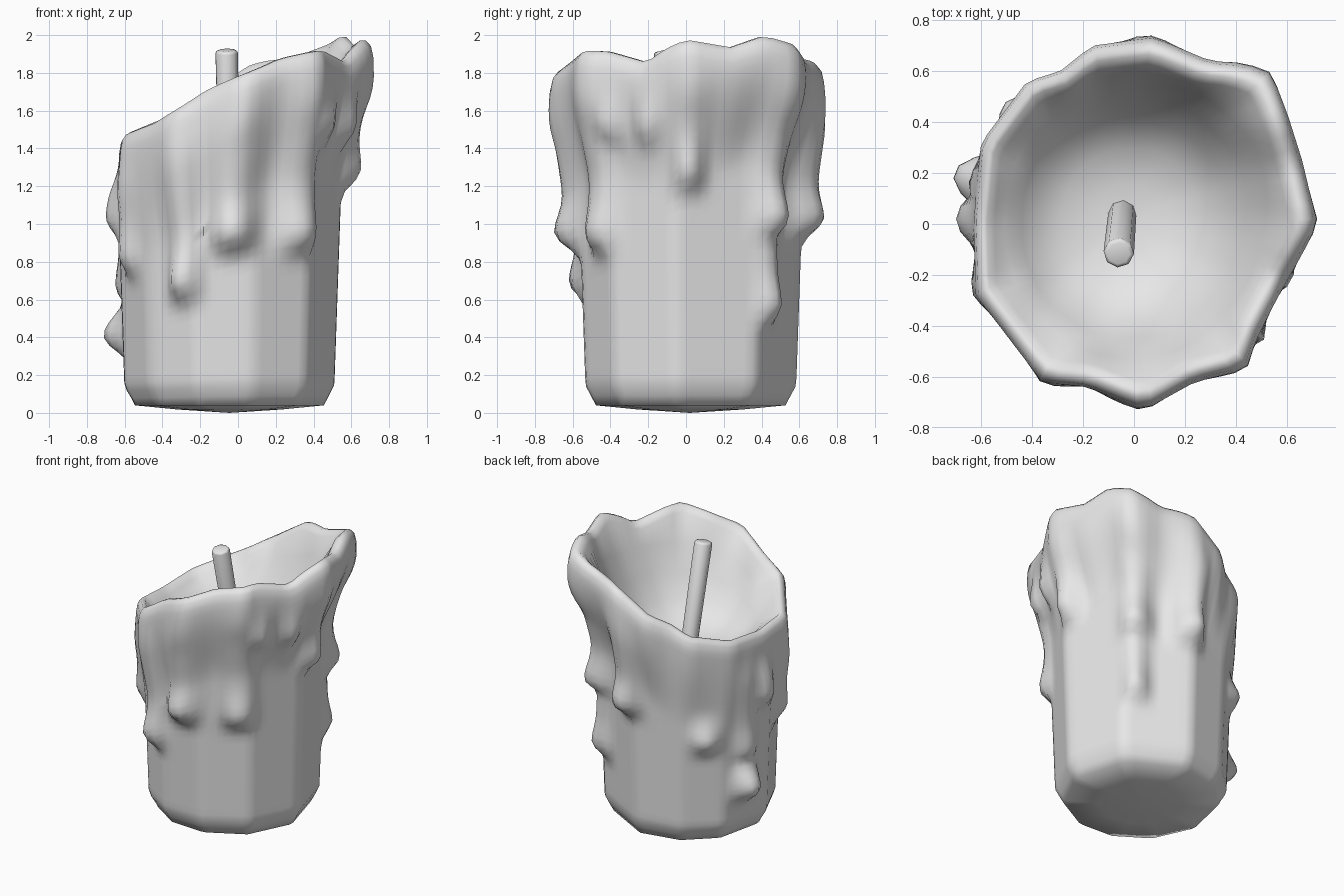
import bpy, bmesh, math
from mathutils import Vector

cube = bpy.data.objects.get("Cube")
if cube:
    bpy.data.objects.remove(cube, do_unlink=True)

SEGMENTS, ROWS = 80, 34
AXIS = Vector((-0.045, 0.02))
FLOOR = 1.2

# Wavy rim of the candle: x, y, height
RIM = [(.72, 0, 1.98), (.66, .25, 1.94), (.6, .44, 2.0), (.54, .59, 1.96),
       (.43, .63, 1.92), (.3, .64, 1.88), (.18, .69, 1.87), (.08, .73, 1.85),
       (-.165, .7, 1.7), (-.29, .6, 1.63), (-.42, .56, 1.56), (-.6, .32, 1.49),
       (-.63, 0, 1.46), (-.62, -.28, 1.48), (-.46, -.49, 1.54), (-.36, -.62, 1.6),
       (-.18, -.64, 1.71), (.04, -.73, 1.8), (.24, -.62, 1.88), (.44, -.57, 1.92),
       (.48, -.45, 1.92), (.6, -.22, 1.86), (.66, -.12, 1.93)]

# Corner directions of the faceted wall, in degrees
CORNERS = [-45, -7, 38, 85, 118, 148, 187, 222, 252, 282]

# Wax drips: angle in degrees, bottom, top, half width, thickness
DRIPS = [(-114, .52, 1.7, .2, .105), (-89, .78, 1.9, .25, .125),
         (-53, .78, 2, .25, .09), (-40, 1.36, 2, .14, .09), (-20, 1.35, 2, .14, .08),
         (0, 1.11, 2, .18, .1), (47, .4, 1.1, .19, .09), (47, .86, 2, .23, .12),
         (81, .86, 2, .25, .12), (135, .62, 1.02, .22, .07), (165, .23, .68, .24, .125),
         (166, .5, 1.6, .22, .06), (179, .86, 1.42, .22, .065), (206, .66, 1.6, .21, .07)]


def smooth(t):
    t = max(0, min(1, t))
    return t * t * (3 - 2 * t)


def make_outline(polar):
    """Closed outline of straight chords through (angle, radius, height)."""
    polar = sorted((a % math.tau, r, z) for a, r, z in polar)
    first, last = polar[0], polar[-1]
    polar = [(last[0] - math.tau, *last[1:])] + polar + [(first[0] + math.tau, *first[1:])]

    def lookup(angle):
        angle %= math.tau
        for a, b in zip(polar, polar[1:]):
            if a[0] <= angle <= b[0]:
                span, part = b[0] - a[0], angle - a[0]
                r = a[1] * b[1] * math.sin(span) / (
                    a[1] * math.sin(part) + b[1] * math.sin(span - part))
                return r, a[2] + (b[2] - a[2]) * part / span
    return lookup


rim_at = make_outline([(math.atan2(y - AXIS.y, x - AXIS.x),
                        math.hypot(x - AXIS.x, y - AXIS.y), z) for x, y, z in RIM])
facet_at = make_outline([(math.radians(d), 1.015, 0) for d in CORNERS])


def soft_rim_at(angle):
    """Rim averaged over neighbouring directions, for the even bowl inside."""
    near = [rim_at(angle + math.radians(5 * k)) for k in range(-5, 6)]
    return [sum(values) / len(near) for values in zip(*near)]


def drip_bulge(angle, z):
    best = 0
    for degrees, bottom, top, width, thick in DRIPS:
        off = (angle - math.radians(degrees) + math.pi) % math.tau - math.pi
        if abs(off) < width and bottom < z < top:
            across = math.cos(off / width * math.pi / 2) ** 1.4
            along = smooth((z - bottom) / .17) * smooth((top - z) / .25)
            bulb = .65 + .5 * math.exp(-((z - bottom - .17) / .14) ** 2)
            best = max(best, thick * across * along * bulb)
    return best


def wall_radius(angle, z):
    rim_r, rim_z = rim_at(angle)
    r = (.553 + .035 * z) * facet_at(angle)[0] * (.9 + .1 * smooth((z - .02) / .14))
    bulge = drip_bulge(angle, z) * smooth((rim_z - z - .05) / .3)
    flare = (rim_r - r) * smooth((z - rim_z + .7) / .6)
    # a drip runs on from the flare rather than piling on top of it
    return r + flare + bulge * (1 - .5 * smooth(flare / .1))


def point(angle, r, z):
    return (AXIS.x + r * math.cos(angle), AXIS.y + r * math.sin(angle), z)


def finish(name, bm, material, sharp):
    bmesh.ops.recalc_face_normals(bm, faces=bm.faces)
    mesh = bpy.data.meshes.new(name)
    bm.to_mesh(mesh)
    bm.free()
    mesh.materials.append(material)
    obj = bpy.data.objects.new(name, mesh)
    bpy.context.collection.objects.link(obj)
    bpy.ops.object.select_all(action="DESELECT")
    obj.select_set(True)
    bpy.context.view_layer.objects.active = obj
    bpy.ops.object.shade_smooth_by_angle(angle=math.radians(sharp))
    return obj


def column(angle):
    """Points from the underside, up the wall, over the lip, into the bowl."""
    rim_r, rim_z = rim_at(angle)
    soft_r, soft_z = soft_rim_at(angle)
    low, high = .04, rim_z - .09
    pts = [point(angle, wall_radius(angle, low) * .55, .018)]
    for i in range(ROWS + 1):
        z = low + (high - low) * i / ROWS
        pts.append(point(angle, wall_radius(angle, z), z))
    for scale, drop in ((.985, .035), (.95, .005), (.91, .005), (.86, .045)):
        pts.append(point(angle, rim_r * scale, rim_z - drop))
    for scale, lift in ((.77, .72), (.66, .46), (.55, .25), (.4, .09), (.2, .02)):
        pts.append(point(angle, soft_r * scale, FLOOR + (soft_z - FLOOR) * lift))
    return pts


# Single wax colour shared by candle and wick
wax = bpy.data.materials.new("pale grey wax")
wax.use_nodes = True
wax.diffuse_color = (.8, .8, .8, 1)
wax.node_tree.nodes["Principled BSDF"].inputs["Base Color"].default_value = (.8, .8, .8, 1)

# Candle body with melted bowl and drips
bm = bmesh.new()
columns = [[bm.verts.new(p) for p in column(math.tau * i / SEGMENTS)]
           for i in range(SEGMENTS)]
under = bm.verts.new((*AXIS, 0))
floor = bm.verts.new((*AXIS, FLOOR))
for i, a in enumerate(columns):
    b = columns[(i + 1) % SEGMENTS]
    for j in range(len(a) - 1):
        bm.faces.new((a[j], b[j], b[j + 1], a[j + 1]))
    bm.faces.new((under, b[0], a[0]))
    bm.faces.new((floor, a[-1], b[-1]))
finish("candle_body", bm, wax, 75)

# Leaning wick with a bevelled tip
foot, tip = Vector((-.045, .05, FLOOR - .06)), Vector((-.06, -.115, 1.92))
bm = bmesh.new()
bmesh.ops.create_cone(bm, cap_ends=True, segments=8, radius1=.055, radius2=.06,
                      depth=(tip - foot).length)
top_edges = [e for e in bm.edges if all(v.co.z > 0 for v in e.verts)]
bmesh.ops.bevel(bm, geom=top_edges, offset=.015, segments=2, affect="EDGES", profile=.5)
wick = finish("wick", bm, wax, 50)
wick.rotation_euler = (tip - foot).to_track_quat("Z", "Y").to_euler()
wick.location = (tip + foot) / 2
